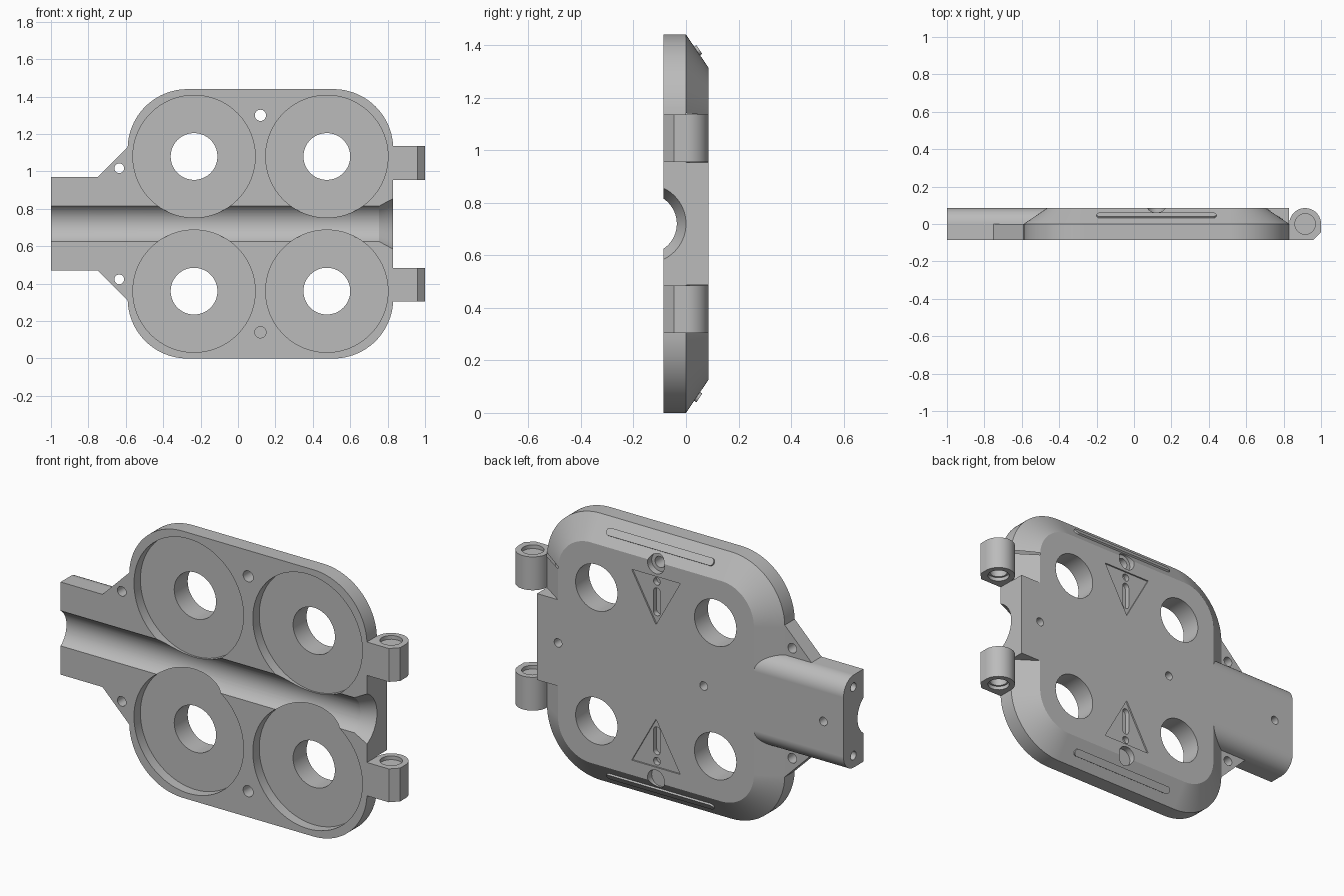
import bpy, bmesh
from math import sin, cos, pi, atan2
from mathutils import Matrix

cube = bpy.data.objects.get("Cube")
if cube:
    bpy.data.objects.remove(cube, do_unlink=True)

grey = bpy.data.materials.new("plain grey")
grey.use_nodes = True
grey.diffuse_color = (0.5, 0.5, 0.5, 1)
grey.node_tree.nodes["Principled BSDF"].inputs["Base Color"].default_value = (0.5, 0.5, 0.5, 1)

FRONT, BACK, MID, TOP = -0.085, 0.085, 0.72, 1.44
INSET = 0.125


def place(axis, u, v, w):
    return {"X": (w, u, v), "Y": (u, w, v), "Z": (u, v, w)}[axis]


def loft(name, axis, *sections):
    """Solid through sections of equal point count; each is (outline, offset)."""
    bm = bmesh.new()
    rings = [[bm.verts.new(place(axis, u, v, w)) for u, v in pts] for pts, w in sections]
    for a, b in zip(rings, rings[1:]):
        for i in range(len(a)):
            j = (i + 1) % len(a)
            bm.faces.new((a[i], a[j], b[j], b[i]))
    bm.faces.new(rings[0])
    bm.faces.new(rings[-1])
    bmesh.ops.recalc_face_normals(bm, faces=bm.faces)
    mesh = bpy.data.meshes.new(name)
    bm.to_mesh(mesh)
    bm.free()
    mesh.materials.append(grey)
    ob = bpy.data.objects.new(name, mesh)
    bpy.context.collection.objects.link(ob)
    return ob


def prism(name, axis, pts, a, b):
    return loft(name, axis, (pts, a), (pts, b))


def arc(u, v, r, a0, a1, n):
    return [(u + r * cos(a0 + (a1 - a0) * i / n), v + r * sin(a0 + (a1 - a0) * i / n))
            for i in range(n + 1)]


def circle(u, v, r, n=64):
    return arc(u, v, r, 0, 2 * pi, n)[:-1]


def rounded(u0, u1, v0, v1, r, n=16):
    quarter = pi / 2
    centres = [(u1 - r, v1 - r), (u0 + r, v1 - r), (u0 + r, v0 + r), (u1 - r, v0 + r)]
    return [p for k, c in enumerate(centres)
            for p in arc(*c, r, k * quarter, (k + 1) * quarter, n)]


def mirrored(pts, side):
    """Flip an outline about the mid height for the lower half."""
    return [(u, MID + side * (v - MID)) for u, v in pts]


def combine(tool, operation):
    mod = plate.modifiers.new("join", "BOOLEAN")
    mod.operation, mod.solver, mod.object = operation, "EXACT", tool
    bpy.ops.object.modifier_apply(modifier=mod.name)
    bpy.data.objects.remove(tool, do_unlink=True)


def add(tool):
    combine(tool, "UNION")


def cut(tool):
    combine(tool, "DIFFERENCE")


# Main plate: rounded slab with a sloped border toward the back
outer = rounded(-0.59, 0.83, 0, TOP, 0.32, 24)
inner = rounded(-0.59 + INSET, 0.83 - INSET, INSET, TOP - INSET, 0.32 - INSET, 24)
plate = loft("housing_plate", "Y", (outer, FRONT), (outer, 0), (inner, BACK))
bpy.context.view_layer.objects.active = plate
plate.select_set(True)

# Square end wall between the hinges
add(prism("end_wall", "Y", [(0.6, 0.487), (0.83, 0.487), (0.83, 0.953), (0.6, 0.953)], FRONT, BACK))

# Outlet arm with rounded back edges
r = 0.09
arm = ([(FRONT, 0.47)] + arc(BACK - r, 0.47 + r, r, -pi / 2, 0, 16)
       + arc(BACK - r, 0.97 - r, r, 0, pi / 2, 16) + [(FRONT, 0.97)])
add(prism("outlet_arm", "X", arm, -1, -0.4))

hinge = ([(0.8, FRONT), (0.96, FRONT), (1, -0.045)]
         + arc(0.915, 0, 0.085, 0, pi, 32) + [(0.8, 0)])
slope = atan2(BACK, INSET)
for side in (1, -1):
    # Gussets, hinge knuckles and raised ribs on the slopes
    gusset = [(-0.75, 0.97), (-0.59, 1.13), (-0.5, 1.13), (-0.5, 0.9), (-0.75, 0.9)]
    add(prism("gusset", "Y", mirrored(gusset, side), FRONT, 0))
    z0, z1 = sorted((MID + side * 0.235, MID + side * 0.415))
    add(prism("hinge_knuckle", "Z", hinge, z0, z1))
    rib = prism("slope_rib", "Y", rounded(-0.32, 0.32, -0.02, 0.02, 0.0199, 8), -0.02, 0.01)
    rib.data.transform(Matrix.Translation((0.12, BACK / 2, MID + side * (MID - INSET / 2)))
                       @ Matrix.Rotation(side * slope, 4, "X"))
    add(rib)

# Flow channel with a flared mouth
cut(loft("channel", "X", (circle(-0.15, MID, 0.115, 96), -1.1),
         (circle(-0.15, MID, 0.115, 96), 0.755),
         (circle(-0.15, MID, 0.15, 96), 0.83),
         (circle(-0.15, MID, 0.15, 96), 0.9)))

for side in (1, -1):
    z = MID + side * 0.36
    # Round pockets with a window through each
    for x in (-0.235, 0.475):
        cut(prism("pocket", "Y", circle(x, z, 0.327, 96), -0.2, -0.03))
        cut(prism("window", "Y", circle(x, z, 0.125), -0.2, 0.2))
    # Screw holes, with a wide seat at the back
    z = MID + side * 0.58
    cut(prism("screw_hole", "Y", circle(0.12, z, 0.03, 32), -0.2, 0.2))
    cut(prism("screw_seat", "Y", circle(0.12, z, 0.05, 32), 0.05, 0.2))
    cut(prism("gusset_hole", "Y", circle(-0.635, MID + side * 0.297, 0.026, 32), -0.2, 0.02))
    # Hinge pin bore with a shallow seat at both ends
    z0, z1 = sorted((MID + side * 0.235, MID + side * 0.415))
    cut(prism("pin_bore", "Z", circle(0.915, 0, 0.045, 32), z0 - 0.05, z1 + 0.05))
    for z in (z0, z1):
        cut(prism("pin_seat", "Z", circle(0.915, 0, 0.055, 32), z - 0.02, z + 0.02))
    # Sunken triangle with a slot and a dot
    tri = [(-0.025, 1.235), (0.265, 1.235), (0.12, 0.975)]
    cut(prism("triangle_recess", "Y", mirrored(tri, side), 0.077, 0.2))
    slot = rounded(0.1, 0.14, 1.02, 1.17, 0.0199, 8)
    cut(prism("triangle_slot", "Y", mirrored(slot, side), 0.05, 0.2))
    cut(prism("triangle_dot", "Y", circle(0.12, MID + side * 0.485, 0.02, 24), 0.05, 0.2))
    # Pin holes in the arm end
    cut(prism("arm_end_hole", "X", circle(0, MID + side * 0.185, 0.023, 24), -1.1, -0.92))

# Small blind holes along the back
for x in (0.705, -0.165, -0.88):
    cut(prism("back_hole", "Y", circle(x, MID, 0.023, 24), 0.03, 0.2))

bpy.ops.object.shade_smooth_by_angle(angle=0.4)
weighted = plate.modifiers.new("even shading", "WEIGHTED_NORMAL")
weighted.keep_sharp = True
